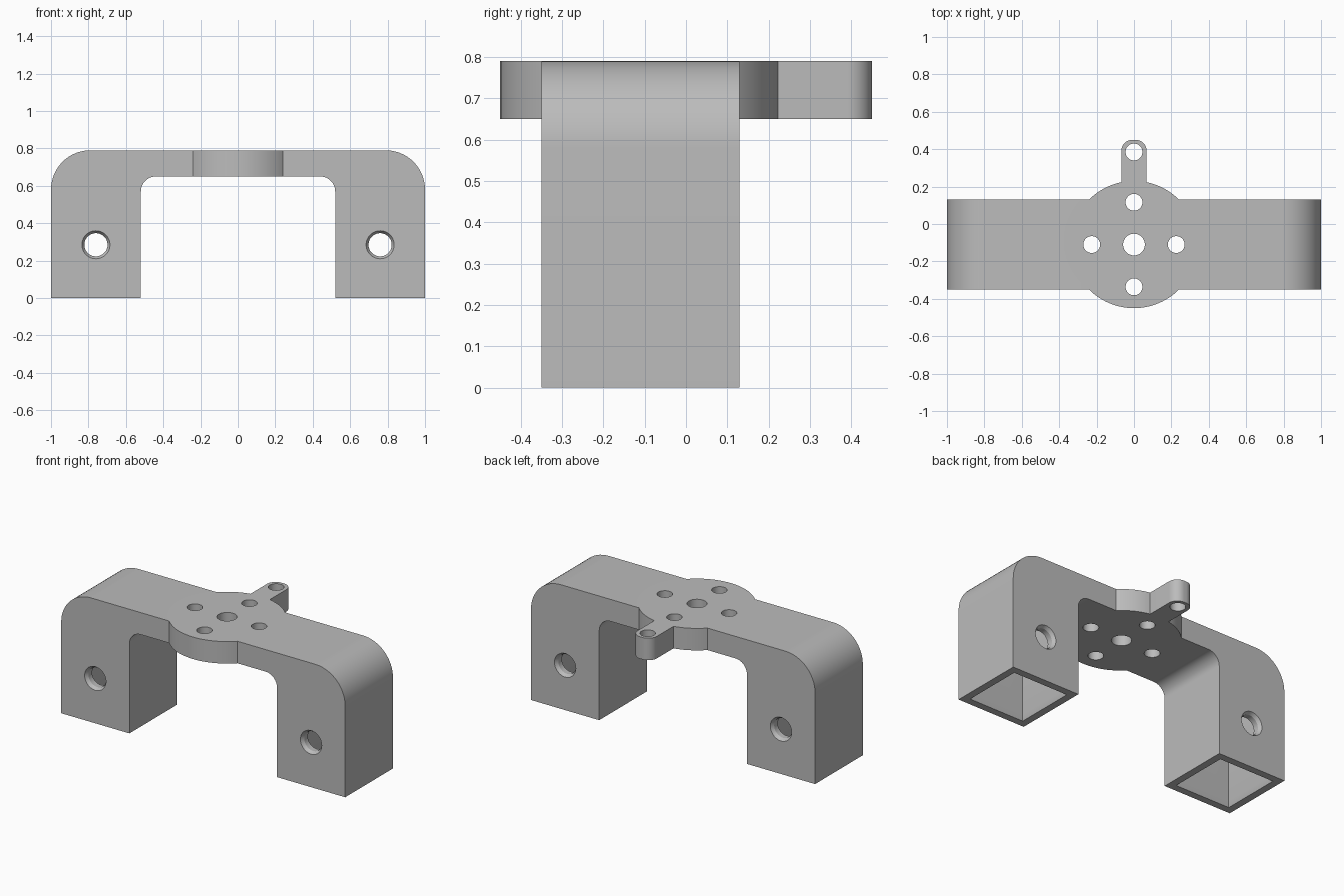
import bpy, bmesh
from math import sin, cos, pi, radians
from mathutils import Matrix

cube = bpy.data.objects.get("Cube")
if cube:
    bpy.data.objects.remove(cube)

grey = bpy.data.materials.new("light grey")
grey.use_nodes = True
colour = (0.50, 0.50, 0.50, 1)
grey.diffuse_color = colour
grey.node_tree.nodes["Principled BSDF"].inputs["Base Color"].default_value = colour

FRONT, BACK = -0.35, 0.13        # depth of the arch
TOP, UNDER = 0.79, 0.65          # bridge plate
MID_Y = -0.11                    # axis of legs and hub
LEG_X, HOLE_Z = 0.76, 0.285


def make_object(name, bm):
    bmesh.ops.recalc_face_normals(bm, faces=bm.faces)
    mesh = bpy.data.meshes.new(name)
    bm.to_mesh(mesh)
    bm.free()
    mesh.materials.append(grey)
    obj = bpy.data.objects.new(name, mesh)
    bpy.context.collection.objects.link(obj)
    return obj


def arc(cx, cy, r, start, end, steps=16):
    angles = [radians(start + (end - start) * i / steps) for i in range(steps + 1)]
    return [(cx + r * cos(a), cy + r * sin(a)) for a in angles]


def prism(name, outline, to_3d, vector):
    """Extrude a closed 2D outline along a vector."""
    bm = bmesh.new()
    face = bm.faces.new([bm.verts.new(to_3d(a, b)) for a, b in outline])
    result = bmesh.ops.extrude_face_region(bm, geom=[face])
    verts = [v for v in result["geom"] if isinstance(v, bmesh.types.BMVert)]
    bmesh.ops.translate(bm, verts=verts, vec=vector)
    return make_object(name, bm)


def lathe(name, profile, matrix, segments=48):
    """Closed round solid from (radius, height) rings."""
    bm = bmesh.new()
    rings = []
    for r, h in profile:
        rings.append([bm.verts.new(matrix @ Matrix.Translation((r * cos(2 * pi * i / segments),
                      r * sin(2 * pi * i / segments), h)).translation) for i in range(segments)])
    for low, high in zip(rings, rings[1:]):
        for i in range(segments):
            j = (i + 1) % segments
            bm.faces.new((low[i], low[j], high[j], high[i]))
    bm.faces.new(rings[0])
    bm.faces.new(rings[-1])
    return make_object(name, bm)


def combine(target, tool, operation):
    mod = target.modifiers.new(operation.lower(), "BOOLEAN")
    mod.operation, mod.solver, mod.object = operation, "EXACT", tool
    bpy.context.view_layer.objects.active = target
    bpy.ops.object.modifier_apply(modifier=mod.name)
    bpy.data.objects.remove(tool)


# Arch with rounded shoulders and inner fillets
half = [(0.52, 0), (1, 0)] + arc(0.79, TOP - 0.21, 0.21, 0, 90)
inner = arc(0.44, UNDER - 0.08, 0.08, 90, 0)
right_side = inner + half
left_side = [(-x, z) for x, z in reversed(right_side)]
bracket = prism("bracket", right_side + left_side,
                lambda x, z: (x, FRONT, z), (0, BACK - FRONT, 0))

# Round hub and rear tab
hub = lathe("hub", [(0.34, UNDER), (0.34, TOP)], Matrix.Translation((0, MID_Y, 0)), 96)
combine(bracket, hub, "UNION")
tab_outline = [(-0.068, 0), (0.068, 0)] + arc(0.008, 0.39, 0.06, 0, 90) + arc(-0.008, 0.39, 0.06, 90, 180)
tab = prism("tab", tab_outline, lambda x, y: (x, y, UNDER), (0, 0, TOP - UNDER))
combine(bracket, tab, "UNION")

# Vertical holes through hub and tab
for x, y, r in [(0, MID_Y, 0.058), (0.226, MID_Y, 0.045), (-0.226, MID_Y, 0.045),
                (0, 0.116, 0.045), (0, -0.336, 0.045), (0, 0.385, 0.045)]:
    drill = lathe("drill", [(r, UNDER - 0.1), (r, TOP + 0.1)], Matrix.Translation((x, y, 0)))
    combine(bracket, drill, "DIFFERENCE")

for side in (-1, 1):
    # Hollow leg with a slightly flared mouth
    bm = bmesh.new()
    rings = []
    for h, z in [(0.194, -0.02), (0.194, 0), (0.184, 0.03), (0.184, 0.55)]:
        rings.append([bm.verts.new((side * LEG_X + sx * h, MID_Y + sy * h, z))
                      for sx, sy in [(-1, -1), (1, -1), (1, 1), (-1, 1)]])
    for low, high in zip(rings, rings[1:]):
        for i in range(4):
            j = (i + 1) % 4
            bm.faces.new((low[i], low[j], high[j], high[i]))
    bm.faces.new(rings[0])
    bm.faces.new(rings[-1])
    combine(bracket, make_object("cavity", bm), "DIFFERENCE")

    # Countersunk cross hole through both leg walls
    d = (BACK - FRONT) / 2
    profile = [(0.075, -d - 0.02), (0.075, -d), (0.062, -d + 0.02),
               (0.062, d - 0.02), (0.075, d), (0.075, d + 0.02)]
    place = Matrix.Translation((side * LEG_X, MID_Y, HOLE_Z)) @ Matrix.Rotation(pi / 2, 4, "X")
    combine(bracket, lathe("cross_drill", profile, place), "DIFFERENCE")

# Smooth curved walls, keep edges sharp
for other in bpy.context.selected_objects:
    other.select_set(False)
bracket.select_set(True)
bpy.context.view_layer.objects.active = bracket
bpy.ops.object.shade_smooth_by_angle(angle=radians(25))
